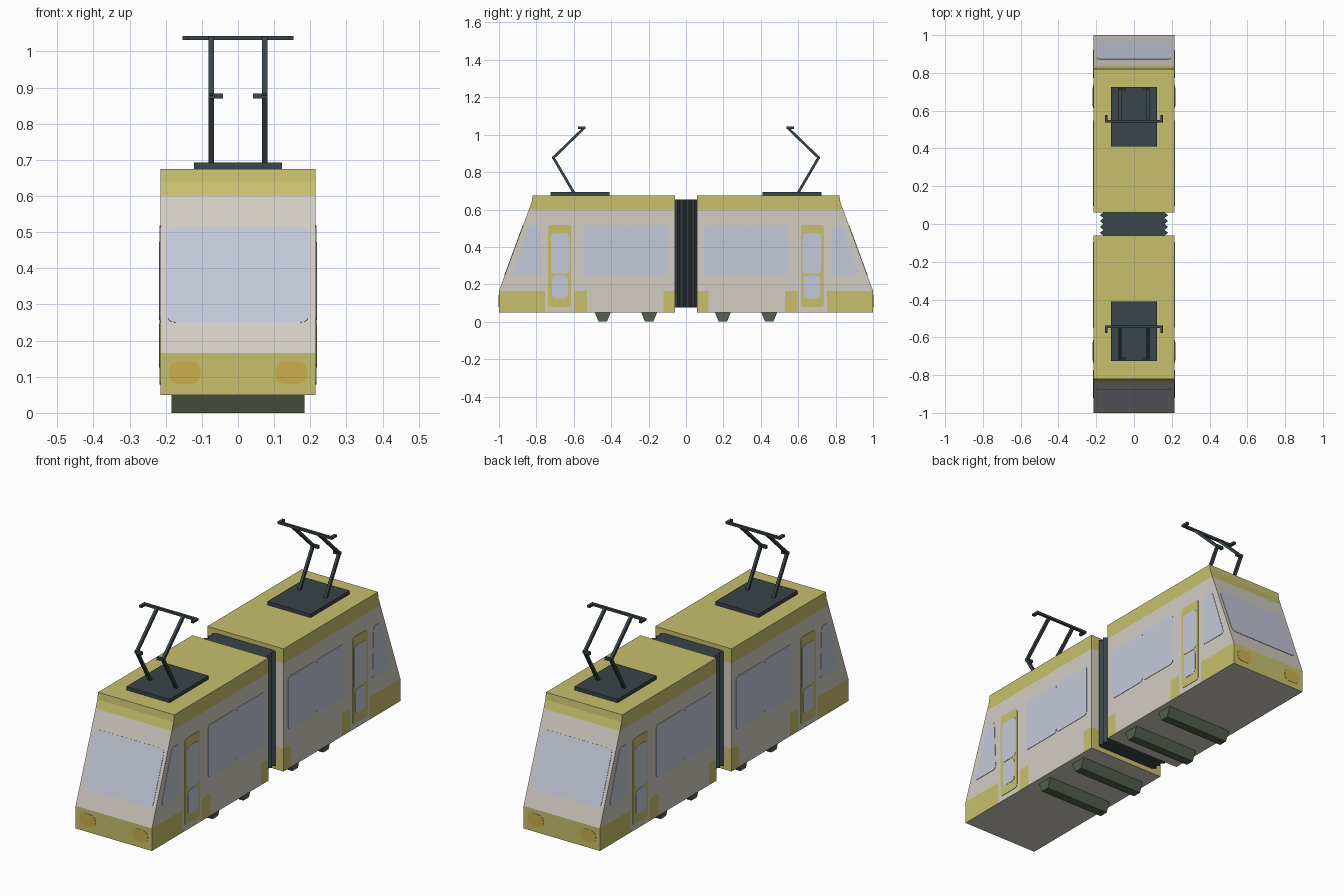
import bpy, bmesh
from mathutils import Vector

if "Cube" in bpy.data.objects:
    bpy.data.objects.remove(bpy.data.objects["Cube"])


def material(name, r, g, b):
    m = bpy.data.materials.new(name)
    m.diffuse_color = (r, g, b, 1)
    m.use_nodes = True
    m.node_tree.nodes["Principled BSDF"].inputs["Base Color"].default_value = m.diffuse_color
    return m


YELLOW = material("yellow paint", 0.58, 0.53, 0.155)
CREAM = material("cream paint", 0.65, 0.61, 0.55)
GLASS = material("pale window", 0.56, 0.59, 0.70)
LAMP = material("amber lamp", 0.60, 0.43, 0.07)
DARK = material("dark metal", 0.042, 0.058, 0.067)
BOGIE = material("green grey running gear", 0.09, 0.12, 0.08)

W = 0.215                                    # half width of the cars
NOSE_LOW, NOSE_HIGH = Vector((0, 1.0, 0.165)), Vector((0, 0.825, 0.64))


def finish(name, bm, mats):
    bmesh.ops.recalc_face_normals(bm, faces=bm.faces)
    me = bpy.data.meshes.new(name)
    bm.to_mesh(me)
    bm.free()
    for m in mats:
        me.materials.append(m)
    ob = bpy.data.objects.new(name, me)
    bpy.context.collection.objects.link(ob)
    return ob


def add_prism(bm, pts, ext, sx=1, sy=1):
    """Extrude a polygon along ext, mirrored by sx and sy."""
    s = Vector((sx, sy, 1))
    a = [bm.verts.new(Vector(p) * s) for p in pts]
    b = [bm.verts.new((Vector(p) + Vector(ext)) * s) for p in pts]
    n = len(pts)
    bm.faces.new(a)
    bm.faces.new(b[::-1])
    for i in range(n):
        bm.faces.new((a[i], a[(i + 1) % n], b[(i + 1) % n], b[i]))


def add_box(bm, x0, x1, y0, y1, z0, z1, sx=1, sy=1):
    pts = [(x0, y0, z0), (x1, y0, z0), (x1, y1, z0), (x0, y1, z0)]
    add_prism(bm, pts, (0, 0, z1 - z0), sx, sy)


def rounded(pts, r, steps=4):
    """Polygon with its corners rounded off."""
    out, n = [], len(pts)
    for i in range(n):
        p, a, b = Vector(pts[i]), Vector(pts[i - 1]), Vector(pts[(i + 1) % n])
        p0, p1 = p + (a - p).normalized() * r, p + (b - p).normalized() * r
        for k in range(steps + 1):
            t = k / steps
            out.append(p0 * (1 - t) ** 2 + p * 2 * t * (1 - t) + p1 * t * t)
    return out


def rect(a0, a1, b0, b1):
    return [(a0, b0), (a1, b0), (a1, b1), (a0, b1)]


def side_plate(name, outline, r, mat, sx, sy, lift=0.002):
    bm = bmesh.new()
    pts = [(W - 0.002, p.x, p.y) for p in rounded(outline, r)]
    add_prism(bm, pts, (lift + 0.002, 0, 0), sx, sy)
    finish(name, bm, [mat])


def car_body(end, sy):
    bm = bmesh.new()
    prof = [(0.06, 0.05), (1.0, 0.05), (1.0, 0.165), (0.825, 0.64), (0.82, 0.675), (0.06, 0.675)]
    add_prism(bm, [(-W, y, z) for y, z in prof], (2 * W, 0, 0), 1, sy)
    cuts = [((0, 0, z), (0, 0, 1)) for z in (0.165, 0.6)]
    cuts += [((0, sy * y, 0), (0, 1, 0)) for y in (0.12, 0.53, 0.595, 0.755)]
    for co, no in cuts:
        bmesh.ops.bisect_plane(bm, geom=bm.verts[:] + bm.edges[:] + bm.faces[:],
                               dist=1e-5, plane_co=co, plane_no=no)
    bmesh.ops.recalc_face_normals(bm, faces=bm.faces)
    # yellow roof band and lower corner patches, cream elsewhere
    for f in bm.faces:
        c = f.calc_center_median()
        y = abs(c.y)
        low = c.z < 0.165 and (y < 0.12 or 0.53 < y < 0.595 or y > 0.755)
        f.material_index = 0 if c.z > 0.6 or (low and f.normal.z > -0.5) else 1
    finish(end + "_car_body", bm, [YELLOW, CREAM])


def strut(bm, x, p, q, t, sx, sy):
    """Square bar between two (y, z) points."""
    p, q = Vector(p), Vector(q)
    d = (q - p).normalized()
    n = Vector((-d.y, d.x)) * t / 2
    pts = [(x - t / 2, v.x, v.y) for v in (p + n, q + n, q - n, p - n)]
    add_prism(bm, pts, (t, 0, 0), sx, sy)


def pantograph(end, sy):
    bm = bmesh.new()
    add_box(bm, -0.122, 0.122, 0.41, 0.725, 0.672, 0.693, 1, sy)
    finish(end + "_pantograph_base", bm, [DARK])
    bm = bmesh.new()
    for sx in (1, -1):
        strut(bm, 0.074, (0.597, 0.685), (0.712, 0.882), 0.014, sx, sy)
        strut(bm, 0.074, (0.712, 0.874), (0.545, 1.036), 0.014, sx, sy)
        add_box(bm, 0.042, 0.081, 0.703, 0.717, 0.869, 0.884, sx, sy)   # knee peg
        add_box(bm, 0.139, 0.153, 0.545, 0.577, 1.031, 1.043, sx, sy)   # bent tip
    add_box(bm, -0.153, 0.153, 0.537, 0.550, 1.031, 1.043, 1, sy)       # contact bar
    finish(end + "_pantograph_arms", bm, [DARK])


def nose_plates(end, sy):
    # windscreen lying on the sloped nose
    slope = NOSE_HIGH - NOSE_LOW
    n = Vector((0, slope.z, -slope.y)).normalized()
    pts = []
    for p in rounded(rect(-0.197, 0.197, 0.25, 0.515), 0.025):
        q = NOSE_LOW + slope * ((p.y - NOSE_LOW.z) / slope.z)
        pts.append(Vector((p.x, q.y, q.z)) - n * 0.002)
    bm = bmesh.new()
    add_prism(bm, pts, n * 0.004, 1, sy)
    finish(end + "_windscreen", bm, [GLASS])
    # headlights
    bm = bmesh.new()
    for sx in (1, -1):
        pts = [(p.x, 0.997, p.y) for p in rounded(rect(0.103, 0.192, 0.08, 0.142), 0.03)]
        add_prism(bm, pts, (0, 0.003 + 0.0015, 0), sx, sy)
    finish(end + "_headlights", bm, [LAMP])


for end, sy in (("front", -1), ("rear", 1)):
    car_body(end, sy)
    pantograph(end, sy)
    nose_plates(end, sy)
    for side, sx in (("right", 1), ("left", -1)):
        tag = end + "_" + side
        side_plate(tag + "_inner_window", rect(0.095, 0.321, 0.25, 0.517), 0.02, GLASS, sx, sy)
        side_plate(tag + "_outer_window", rect(0.321, 0.548, 0.25, 0.517), 0.02, GLASS, sx, sy)
        side_plate(tag + "_cab_window", [(0.773, 0.25), (0.927, 0.25), (0.84, 0.515), (0.783, 0.515)],
                   0.02, GLASS, sx, sy)
        side_plate(tag + "_door_frame", rect(0.614, 0.737, 0.078, 0.518), 0.018, YELLOW, sx, sy)
        side_plate(tag + "_door_upper_glass", rect(0.624, 0.722, 0.257, 0.473), 0.022, GLASS, sx, sy, 0.0035)
        side_plate(tag + "_door_lower_glass", rect(0.632, 0.716, 0.125, 0.247), 0.022, GLASS, sx, sy, 0.0035)
    # running gear blocks under the car
    for i, y in enumerate((0.197, 0.445)):
        bm = bmesh.new()
        pts = [(-0.184, y - 0.043, 0.052), (-0.184, y - 0.022, 0),
               (-0.184, y + 0.022, 0), (-0.184, y + 0.043, 0.052)]
        add_prism(bm, pts, (0.368, 0, 0), 1, sy)
        finish(f"{end}_running_gear_{i + 1}", bm, [BOGIE])

# folded bellows joining the cars
folds = 4
edge = [(0.18 if k % 2 else 0.162, -0.062 + 0.124 * k / (2 * folds)) for k in range(2 * folds + 1)]
bm = bmesh.new()
add_prism(bm, [(x, y, 0.075) for x, y in edge] + [(-x, y, 0.075) for x, y in reversed(edge)],
          (0, 0, 0.578))
finish("bellows", bm, [DARK])
